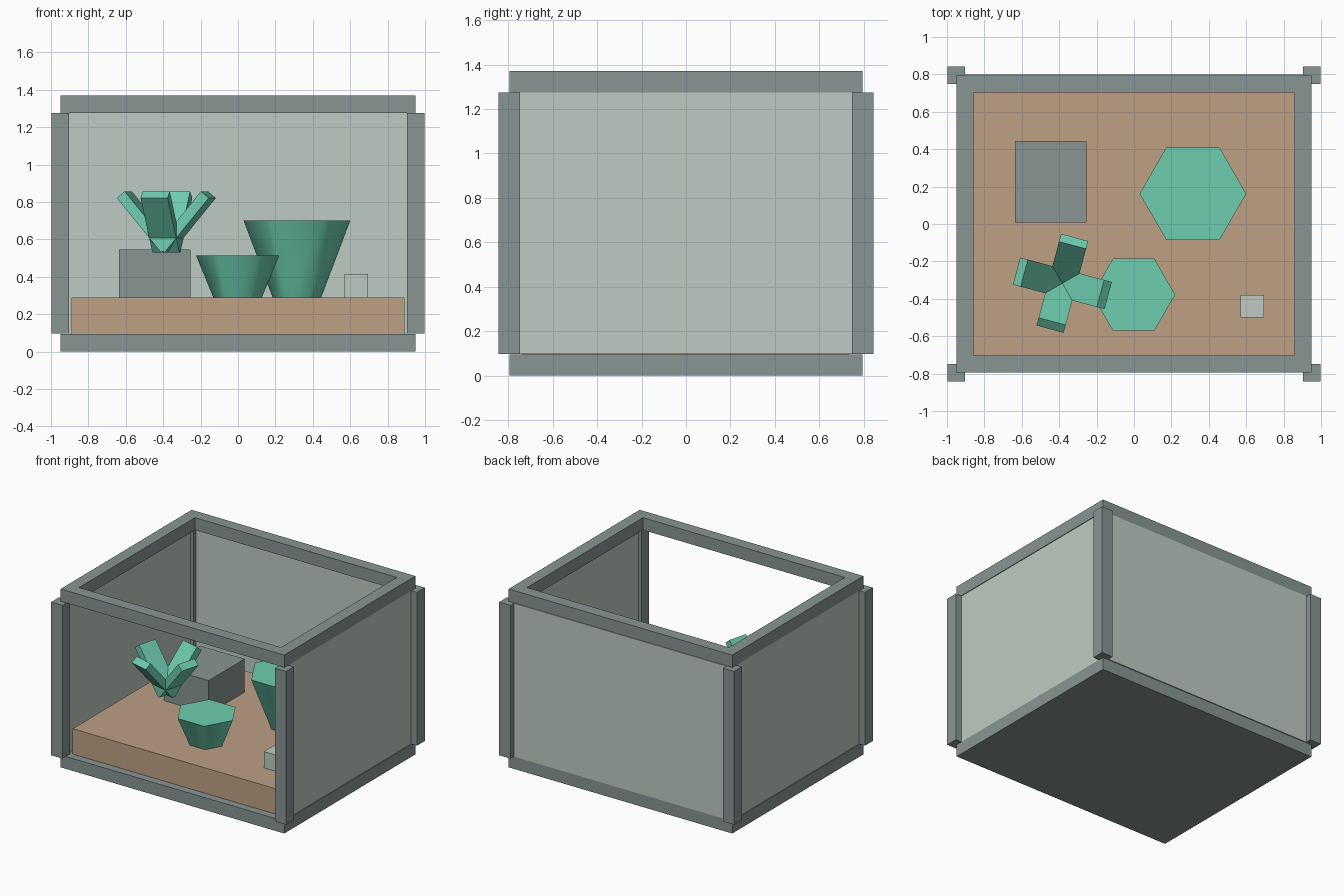
import bpy, bmesh, math
from mathutils import Matrix, Vector

if "Cube" in bpy.data.objects:
    bpy.data.objects.remove(bpy.data.objects["Cube"])


def mat(name, r, g, b):
    lin = lambda c: ((c / 255 + 0.055) / 1.055) ** 2.4 if c > 10 else c / 255 / 12.92
    m = bpy.data.materials.new(name)
    m.diffuse_color = (lin(r), lin(g), lin(b), 1)
    m.use_nodes = True
    m.node_tree.nodes["Principled BSDF"].inputs["Base Color"].default_value = m.diffuse_color
    return m


GREY = mat("frame_grey", 136, 150, 148)
PANEL = mat("pale_panel", 190, 203, 195)
SOIL = mat("soil_brown", 190, 160, 132)
GREEN = mat("leaf_green", 110, 205, 177)


def finish(name, bm, material):
    bmesh.ops.recalc_face_normals(bm, faces=bm.faces)
    me = bpy.data.meshes.new(name)
    bm.to_mesh(me)
    bm.free()
    me.materials.append(material)
    ob = bpy.data.objects.new(name, me)
    bpy.context.collection.objects.link(ob)
    return ob


def box(name, lo, hi, material):
    lo, hi = Vector(lo), Vector(hi)
    bm = bmesh.new()
    m = Matrix.Translation((lo + hi) / 2) @ Matrix.Diagonal((*(hi - lo), 1))
    bmesh.ops.create_cube(bm, size=1, matrix=m)
    return finish(name, bm, material)


X, Y = 0.95, 0.795          # outer half sizes of the case
Z0, Z1, Z2 = 0.095, 1.275, 1.37

# base slab and soil bed
box("base", (-X, -Y, 0), (X, Y, Z0), GREY)
box("soil", (-0.89, -0.735, Z0), (0.89, 0.735, 0.29), SOIL)

# open rectangular top frame
bm = bmesh.new()
loops = []
for w, z in ((0, Z1), (0, Z2), (0.092, Z2), (0.092, Z1)):
    loops.append([bm.verts.new((sx * (X - w), sy * (Y - w), z))
                  for sx, sy in ((-1, -1), (1, -1), (1, 1), (-1, 1))])
for i in range(4):
    a, b = loops[i], loops[(i + 1) % 4]
    for k in range(4):
        bm.faces.new((a[k], a[(k + 1) % 4], b[(k + 1) % 4], b[k]))
finish("top_frame", bm, GREY)

# corner posts
h = 0.0475
for sx, nx in ((-1, "left"), (1, "right")):
    for sy, ny in ((-1, "front"), (1, "back")):
        cx, cy = sx * X, sy * Y
        box(f"{ny}_{nx}_post", (cx - h, cy - h, Z0 + 0.003), (cx + h, cy + h, Z1), GREY)

# wall panels: back and sides, front is open
box("back_panel", (-0.93, 0.78, Z0 + 0.002), (0.93, 0.80, Z1), PANEL)
for s, n in ((-1, "left"), (1, "right")):
    a, b = sorted((s * 0.925, s * 0.945))
    box(f"{n}_panel", (a, -0.78, Z0 + 0.002), (b, 0.78, Z1), PANEL)

# rock and small stone
box("rock", (-0.635, 0.008, 0.29), (-0.255, 0.445, 0.545), GREY)
box("small_stone", (0.57, -0.50, 0.29), (0.695, -0.38, 0.415), PANEL)


# six-sided flared plants
def flared(name, x, y, r0, r1, top):
    bm = bmesh.new()
    rings = [[bm.verts.new((x + r * math.cos(k * math.pi / 3),
                            y + r * math.sin(k * math.pi / 3), z)) for k in range(6)]
             for r, z in ((r0, 0.29), (r1, top))]
    for k in range(6):
        j = (k + 1) % 6
        bm.faces.new((rings[0][k], rings[0][j], rings[1][j], rings[1][k]))
    bm.faces.new(rings[0])
    bm.faces.new(rings[1])
    ob = finish(name, bm, GREEN)
    bpy.context.view_layer.objects.active = ob
    ob.select_set(True)
    bpy.ops.object.shade_smooth_by_angle(angle=math.radians(60))
    ob.select_set(False)


flared("large_flared_plant", 0.315, 0.162, 0.13, 0.285, 0.70)
flared("small_flared_plant", -0.002, -0.378, 0.13, 0.222, 0.513)

# rosette of four tilted leaves
for k in range(4):
    bm = bmesh.new()
    m = (Matrix.Translation((-0.383, -0.317, 0.548))
         @ Matrix.Rotation(math.radians(-15 + 90 * k), 4, 'Z')
         @ Matrix.Translation((-0.012, 0, 0))
         @ Matrix.Rotation(math.radians(40), 4, 'Y')
         @ Matrix.Translation((0, 0, 0.19))
         @ Matrix.Diagonal((0.056, 0.15, 0.38, 1)))
    bmesh.ops.create_cube(bm, size=1, matrix=m)
    finish(f"leaf_{k + 1}", bm, GREEN)
